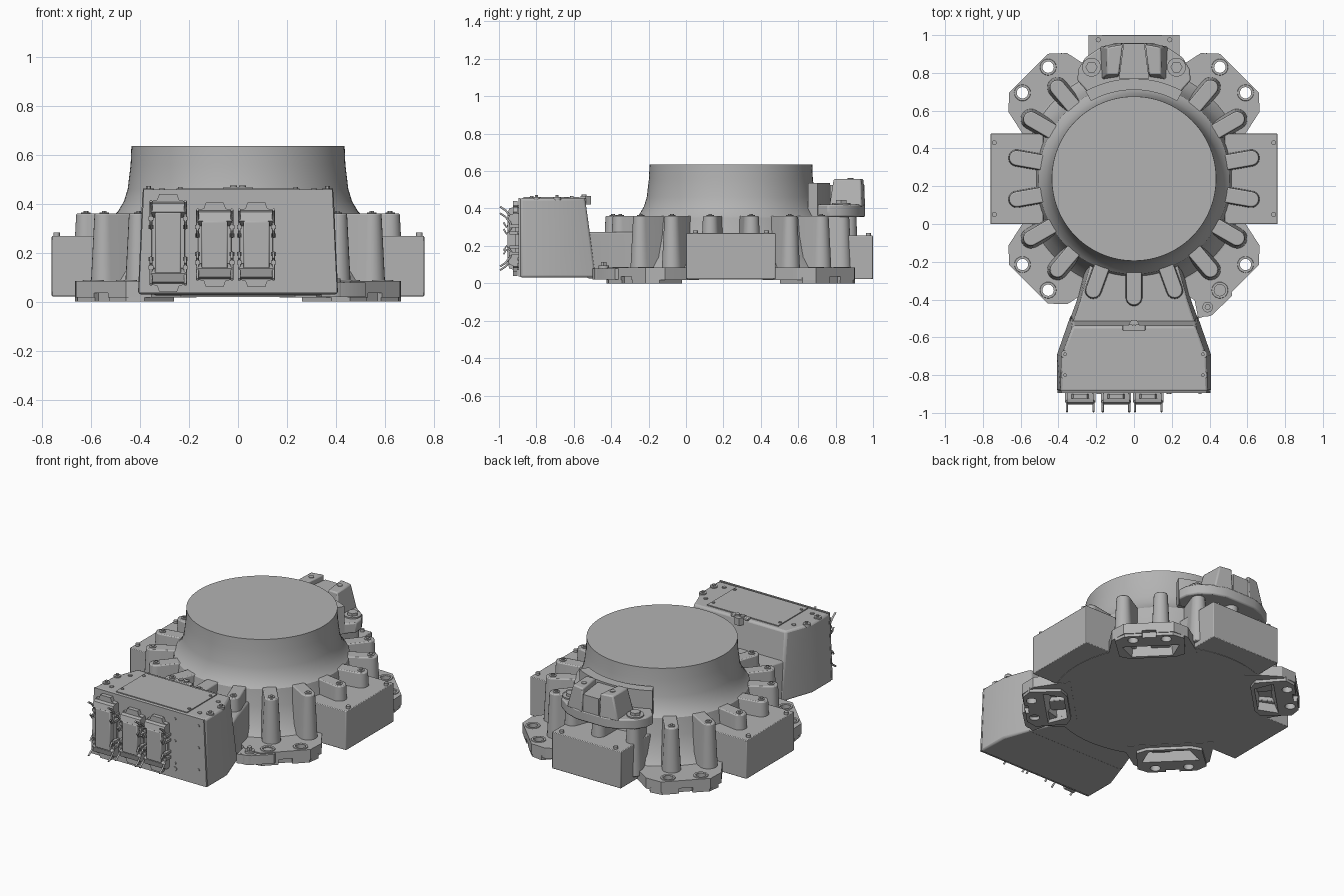
import bpy, bmesh, math
from mathutils import Matrix, Vector

if "Cube" in bpy.data.objects:
    bpy.data.objects.remove(bpy.data.objects["Cube"])

grey = bpy.data.materials.new("cast_grey")
grey.use_nodes = True
grey.diffuse_color = (0.45, 0.45, 0.45, 1)
grey.node_tree.nodes["Principled BSDF"].inputs["Base Color"].default_value = (0.45, 0.45, 0.45, 1)

CY = 0.24  # y of the turret axis
AXIS = Matrix.Translation((0, CY, 0))


def finish(name, bm, matrix=None, bevel=0):
    bmesh.ops.recalc_face_normals(bm, faces=bm.faces)
    if matrix:
        bm.transform(matrix)
    mesh = bpy.data.meshes.new(name)
    bm.to_mesh(mesh)
    bm.free()
    mesh.materials.append(grey)
    ob = bpy.data.objects.new(name, mesh)
    bpy.context.collection.objects.link(ob)
    if bevel:
        mod = ob.modifiers.new("edge_round", "BEVEL")
        mod.width, mod.segments, mod.limit_method = bevel, 2, "ANGLE"
    return ob


def loft(name, low, high, z0, z1, matrix=None, bevel=0):
    """Closed solid between two outlines with equal point counts."""
    bm = bmesh.new()
    a = [bm.verts.new((x, y, z0)) for x, y in low]
    b = [bm.verts.new((x, y, z1)) for x, y in high]
    bm.faces.new(a)
    bm.faces.new(b)
    for i in range(len(a)):
        j = (i + 1) % len(a)
        bm.faces.new((a[i], a[j], b[j], b[i]))
    return finish(name, bm, matrix, bevel)


def prism(name, pts, z0, z1, matrix=None, bevel=0):
    return loft(name, pts, pts, z0, z1, matrix, bevel)


def box(name, x0, x1, y0, y1, z0, z1, bevel=0, matrix=None):
    return prism(name, [(x0, y0), (x1, y0), (x1, y1), (x0, y1)], z0, z1, matrix, bevel)


def circle(r, n=20, cx=0, cy=0):
    return [(cx + r * math.cos(math.tau * i / n), cy + r * math.sin(math.tau * i / n)) for i in range(n)]


def mirrored(half):
    """Outline from its +x half, reflected to -x."""
    return half + [(-x, y) for x, y in reversed(half)]


def arc(r, a0, a1, n=12):
    return [(r * math.cos(math.radians(a0 + (a1 - a0) * i / n)),
             r * math.sin(math.radians(a0 + (a1 - a0) * i / n))) for i in range(n + 1)]


def screw(name, x, y, z, r=0.013, h=0.015, n=12):
    prism(name, circle(r, n, x, y), z - 0.005, z + h)


def front_screw(name, x, z, r=0.008):
    m = Matrix.Translation((x, -0.895, z)) @ Matrix.Rotation(math.pi / 2, 4, "X")
    prism(name, circle(r, 12), -0.004, 0.006, m)


# Turned body: flared cone on a round base
profile = [(0.63, 0.02), (0.63, 0.08), (0.59, 0.085), (0.55, 0.14), (0.52, 0.25), (0.505, 0.352),
           (0.49, 0.368), (0.465, 0.41), (0.45, 0.46), (0.438, 0.56), (0.435, 0.635)]
bm = bmesh.new()
N = 96
rings = [[bm.verts.new((x, y, z)) for x, y in circle(r, N)] for r, z in profile]
for a, b in zip(rings, rings[1:]):
    for i in range(N):
        bm.faces.new((a[i], a[(i + 1) % N], b[(i + 1) % N], b[i]))
bm.faces.new(rings[0])
bm.faces.new(rings[-1])
body = finish("turret_body", bm, AXIS)


# Eighteen bolt lugs around the cone
def capsule(hw):
    cap = [(0.63 + hw * math.cos(t), hw * math.sin(t))
           for t in [math.pi * (i / 10 - 0.5) for i in range(11)]]
    return [(0.42, -hw)] + cap + [(0.42, hw)]


for k in range(18):
    turn = AXIS @ Matrix.Rotation(math.radians(10 + 20 * k), 4, "Z")
    loft("bolt_lug", capsule(0.056), capsule(0.04), 0.05, 0.36, turn, 0.006)
    prism("lug_washer", circle(0.02, 16, 0.63), 0.355, 0.364, turn)
    prism("lug_screw", circle(0.01, 6, 0.63), 0.36, 0.37, turn)

# Four diagonal mounting feet with bolt holes and pockets underneath
foot_half = [(0.5, 0.26), (0.58, 0.25), (0.72, 0.22), (0.79, 0.145)]
foot_pts = foot_half + [(u, -v) for u, v in reversed(foot_half)]
rim_pts = [(0.53, 0.13), (0.56, 0.19), (0.74, 0.2), (0.785, 0.14)]
rim_pts += [(u, -v) for u, v in reversed(rim_pts)]
pocket = [(0.55, -0.12), (0.67, -0.17), (0.67, 0.17), (0.55, 0.12)]
pocket_top = [(0.56, -0.11), (0.635, -0.14), (0.635, 0.14), (0.56, 0.11)]


def cut(target, cutter):
    mod = target.modifiers.new("cut", "BOOLEAN")
    mod.operation, mod.solver, mod.object = "DIFFERENCE", "EXACT", cutter
    bpy.context.view_layer.objects.active = target
    bpy.ops.object.modifier_apply(modifier=mod.name)


for k in range(4):
    turn = AXIS @ Matrix.Rotation(math.radians(45 + 90 * k), 4, "Z")
    foot = prism("mounting_foot", foot_pts, 0.018, 0.084, turn)
    pad = prism("foot_pad", rim_pts, 0, 0.03, turn)
    cutters = [loft("pocket_cutter", pocket, pocket_top, -0.01, 0.075, turn),
               box("notch_cutter", 0.765, 0.85, -0.04, 0.04, -0.01, 0.035, 0, turn)]
    cutters += [prism("hole_cutter", circle(0.03, 24, 0.739, s * 0.096), -0.05, 0.2, turn) for s in (-1, 1)]
    for c in cutters:
        c.hide_render = True
        cut(foot, c)
        cut(pad, c)
    cut(body, cutters[0])
    for c in cutters:
        bpy.data.objects.remove(c)
    for s in (-1, 1):  # raised seats around the bolt holes
        bm = bmesh.new()
        lo, hi, inn = ([bm.verts.new((x, y, z)) for x, y in circle(r, 24, 0.739, s * 0.096)]
                       for r, z in ((0.044, 0.083), (0.042, 0.088), (0.03, 0.088)))
        for a, b in ((lo, hi), (hi, inn)):
            for i in range(24):
                bm.faces.new((a[i], a[(i + 1) % 24], b[(i + 1) % 24], b[i]))
        finish("hole_seat", bm, turn)

# Earthing tab on the front left foot
prism("earth_tab", circle(0.05, 20, 0.385, -0.44), 0.02, 0.08)
prism("earth_web", [(0.3, -0.3), (0.34, -0.5), (0.42, -0.475), (0.52, -0.38), (0.5, -0.25)], 0.02, 0.078)
prism("earth_washer", circle(0.028, 20, 0.39, -0.44), 0.078, 0.095)
prism("earth_bolt", circle(0.016, 6, 0.39, -0.44), 0.09, 0.115)

# Side and rear boxes
for s in (-1, 1):
    box("side_box", *sorted((s * 0.48, s * 0.76)), 0, 0.478, 0.022, 0.268, 0.004)
    for y in (0.05, 0.43):
        screw("side_box_screw", s * 0.74, y, 0.268)
    screw("rear_box_screw", s * 0.19, 0.975, 0.255)
box("rear_box", -0.242, 0.242, 0.65, 1.0, 0.022, 0.255, 0.004)

# Front cabinet and the neck joining it to the body
loft("front_cabinet", mirrored([(0.408, -0.887), (0.408, -0.69), (0.335, -0.48)]),
     mirrored([(0.39, -0.887), (0.385, -0.7), (0.325, -0.54)]), 0.03, 0.455, None, 0.012)
loft("cabinet_neck", mirrored([(0.35, -0.53), (0.305, -0.41), (0.25, -0.18)]),
     mirrored([(0.33, -0.54), (0.285, -0.41), (0.22, -0.18)]), 0.026, 0.275, None, 0.01)
box("cabinet_cover", -0.25, 0.25, -0.87, -0.57, 0.45, 0.461)
front = Matrix.Translation((0, -0.884, 0)) @ Matrix.Rotation(math.pi / 2, 4, "X")
prism("front_panel", mirrored([(0.405, 0.035), (0.385, 0.457)]), 0, 0.011, front)
for s in (-1, 1):
    for y in (-0.825, -0.61):
        screw("cover_screw", s * 0.235, y, 0.461, 0.009, 0.006)
    for y in (-0.825, -0.64):
        screw("cabinet_screw", s * 0.31, y, 0.455, 0.013, 0.006)
    for y in (-0.8, -0.69):
        prism("cabinet_clip", circle(0.022, 16, s * 0.365, y), 0.445, 0.462)
        screw("clip_screw", s * 0.365, y, 0.46, 0.01, 0.012, 6)
for z in (0.13, 0.27, 0.41):
    for x in (0.185, 0.35):
        front_screw("panel_screw", x, z)
for x in (-0.185, 0.185):
    front_screw("panel_plug", x, 0.095, 0.013)
box("vent_block", -0.06, 0.06, -0.565, -0.535, 0.45, 0.468, 0.004)
for x in (-0.018, 0.018):
    screw("vent_screw", x, -0.545, 0.465, 0.014, 0.01)
prism("vent_valve", circle(0.03, 6, 0, -0.535), 0.42, 0.466)


# Plug connectors with locking levers
def rod(name, pts, r):
    cu = bpy.data.curves.new(name, "CURVE")
    cu.dimensions, cu.bevel_depth, cu.bevel_resolution = "3D", r, 1
    cu.use_fill_caps = True
    sp = cu.splines.new("POLY")
    sp.points.add(len(pts) - 1)
    for p, co in zip(sp.points, pts):
        p.co = (*co, 1)
    cu.materials.append(grey)
    bpy.context.collection.objects.link(bpy.data.objects.new(name, cu))


lever_path = [(-0.994, -0.03), (-0.965, -0.05), (-0.94, -0.08), (-0.935, -0.11), (-0.96, -0.14), (-0.975, -0.115)]
grip_profile = [(-0.89, -0.1), (-0.925, -0.095), (-0.955, -0.075), (-0.945, -0.04), (-0.92, -0.032), (-0.89, -0.035)]
SIDEWAYS = Matrix(((0, 0, 1, 0), (1, 0, 0, 0), (0, 1, 0, 0), (0, 0, 0, 1)))
for x, z0, z1 in ((-0.285, 0.04, 0.44), (-0.095, 0.06, 0.405), (0.075, 0.06, 0.405)):
    box("connector_base", x - 0.068, x + 0.068, -0.912, -0.89, z0 + 0.03, z1 - 0.03, 0.003)
    box("connector_hood", x - 0.053, x + 0.053, -0.955, -0.9, z0 + 0.075, z1 - 0.075, 0.006)
    for end, d in ((z1, 1), (z0, -1)):
        prism("lever_grip", [(y, end + d * h) for y, h in grip_profile], x - 0.07, x + 0.07, SIDEWAYS)
        tab = [(0.07, end - d * 0.045), (0.07, end - d * 0.03), (0.045, end - d * 0.025), (0.036, end)]
        prism("lever_tab", [(x + u, z) for u, z in mirrored(tab)], 0.9, 0.925, Matrix.Rotation(math.pi / 2, 4, "X"))
        for s in (-1, 1):
            rod("lever_arm", [(x + s * 0.07, y, end + d * h) for y, h in lever_path], 0.006)
            for h in (0.1, 0.135):
                box("lever_pivot", x + s * 0.07 - 0.01, x + s * 0.07 + 0.01, -0.945, -0.89,
                    end - d * h - 0.008, end - d * h + 0.008)

# Rear stop bracket
wing = [(0.6, 60), (0.65, 63), (0.69, 68), (0.715, 75), (0.725, 82)]
polar = [Vector((r * math.cos(math.radians(a)), r * math.sin(math.radians(a)))) for r, a in wing]
outer = [(p.x, p.y) for p in polar]
prism("stop_plate", arc(0.515, 118, 62) + outer + [(-x, y) for x, y in reversed(outer)], 0.355, 0.42, AXIS, 0.008)
prism("stop_wall", arc(0.53, 61, 119) + arc(0.47, 119, 61), 0.36, 0.535, AXIS)
prism("stop_web", mirrored([(0.08, 0.77), (0.055, 0.955)]), 0.41, 0.525)
for s in (-1, 1):
    low = [(s * 0.08, 0.78), (s * 0.17, 0.765), (s * 0.18, 0.94), (s * 0.06, 0.96)]
    high = [(s * 0.08, 0.79), (s * 0.145, 0.79), (s * 0.14, 0.935), (s * 0.06, 0.95)]
    loft("stop_block", low, high, 0.41, 0.558, None, 0.008)
    prism("stop_block_screw", circle(0.016, 16, s * 0.1, 0.88), 0.55, 0.562)
    prism("stop_washer", circle(0.05, 24, s * 0.225, 0.83), 0.415, 0.428)
    prism("stop_bolt", circle(0.032, 6, s * 0.225, 0.83), 0.42, 0.445)

# Smooth shading with sharp edges kept
for ob in bpy.context.scene.objects:
    ob.select_set(ob.type == "MESH")
bpy.context.view_layer.objects.active = body
bpy.ops.object.shade_smooth_by_angle(angle=math.radians(32))
